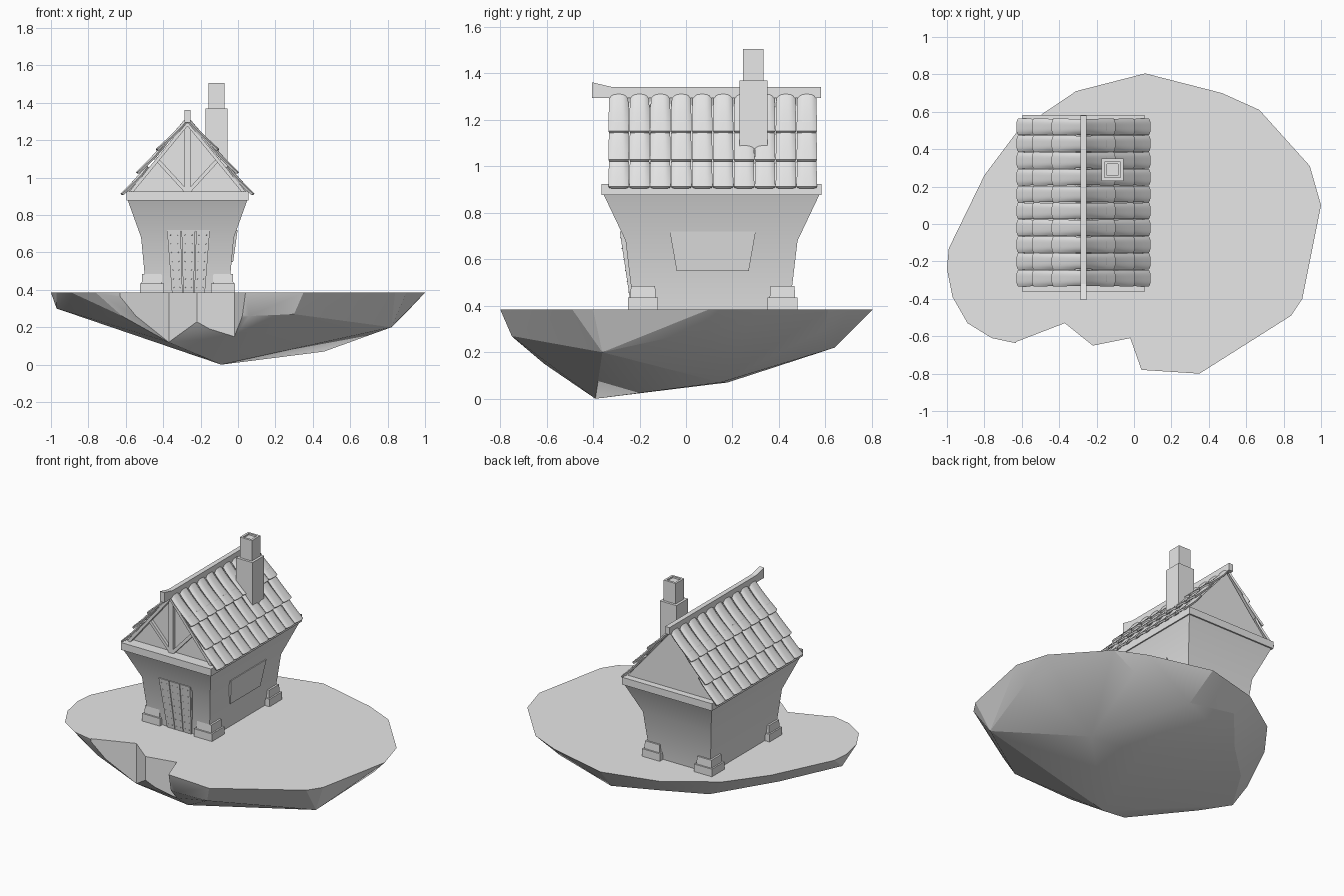
import bpy, bmesh, math
from mathutils import Vector

if "Cube" in bpy.data.objects:
    bpy.data.objects.remove(bpy.data.objects["Cube"])

CX, CY, G = -0.27, 0.11, 0.385      # house centre and ground height

stone = bpy.data.materials.new("plain_grey")
stone.diffuse_color = (0.8, 0.8, 0.8, 1)
stone.use_nodes = True
stone.node_tree.nodes["Principled BSDF"].inputs["Base Color"].default_value = stone.diffuse_color


def finish(name, bm, fix=True):
    if fix:
        bmesh.ops.recalc_face_normals(bm, faces=bm.faces)
    me = bpy.data.meshes.new(name)
    bm.to_mesh(me)
    bm.free()
    ob = bpy.data.objects.new(name, me)
    bpy.context.collection.objects.link(ob)
    me.materials.append(stone)
    return ob


def smooth(ob, angle=35):
    bpy.ops.object.select_all(action='DESELECT')
    ob.select_set(True)
    bpy.context.view_layer.objects.active = ob
    bpy.ops.object.convert(target='MESH')
    bpy.ops.object.shade_smooth_by_angle(angle=math.radians(angle))


def loft(bm, rings):
    """Closed solid through rings of equal point count."""
    vs = [[bm.verts.new(p) for p in r] for r in rings]
    n = len(vs[0])
    for a, b in zip(vs, vs[1:]):
        for i in range(n):
            j = (i + 1) % n
            bm.faces.new((a[i], a[j], b[j], b[i]))
    bm.faces.new(vs[0])
    bm.faces.new(vs[-1])


def rect(cx, cy, hx, hy, z):
    return [(cx - hx, cy - hy, z), (cx + hx, cy - hy, z),
            (cx + hx, cy + hy, z), (cx - hx, cy + hy, z)]


def prism(bm, pts, offset):
    """Polygon swept along an offset vector."""
    o = Vector(offset)
    loft(bm, [[Vector(p) for p in pts], [Vector(p) + o for p in pts]])


def beam(bm, a, b, w, y, depth):
    """Flat bar between two (x, z) points, facing the front."""
    a, b = Vector(a), Vector(b)
    n = Vector((a.y - b.y, b.x - a.x)).normalized() * w / 2
    prism(bm, [(p.x, y, p.y) for p in (a - n, b - n, b + n, a + n)], (0, depth, 0))


# floating island: hull of rim and underside points, with a notch at the front
rim = [(-.99, -.13), (-.80, .26), (-.62, .50), (-.31, .71), (.06, .805), (.47, .70),
       (.67, .61), (.94, .31), (1, .10), (.90, -.40), (.84, -.49), (.35, -.80),
       (.04, -.78), (-.63, -.63), (-.76, -.61), (-.89, -.53), (-.97, -.39), (-1, -.24)]
under = [(-.09, -.39, 0), (.46, .15, .07), (.10, .18, .07), (.82, -.36, .20),
         (.92, .10, .30), (.86, .28, .33), (.10, .64, .22), (.50, .60, .30),
         (-.45, .40, .22), (-.80, -.35, .25), (-.97, -.24, .30), (-.62, -.58, .26),
         (-.37, -.53, .12), (-.02, -.61, .15), (.30, -.75, .27), (.06, -.74, .26),
         (-.25, .63, .28), (-.75, .10, .27)]
bm = bmesh.new()
vs = [bm.verts.new((x, y, G)) for x, y in rim] + [bm.verts.new(p) for p in under]
bmesh.ops.convex_hull(bm, input=vs)
bmesh.ops.delete(bm, geom=[v for v in bm.verts if not v.link_faces], context='VERTS')
bmesh.ops.dissolve_limit(bm, angle_limit=0.01, verts=bm.verts, edges=bm.edges)
island = finish("island", bm)

bm = bmesh.new()
notch = [(-.63, -.63), (-.37, -.53), (-.22, -.65), (-.02, -.61), (.04, -.78),
         (.04, -1), (-.63, -1)]
prism(bm, [(x, y, -.2) for x, y in notch], (0, 0, 1))
cutter = finish("notch_cutter", bm)
mod = island.modifiers.new("notch", 'BOOLEAN')
mod.operation, mod.object, mod.solver = 'DIFFERENCE', cutter, 'EXACT'
smooth(island, 18)
bpy.data.objects.remove(cutter)

# flared walls
bm = bmesh.new()
loft(bm, [rect(CX, CY, hx, hy, z) for hx, hy, z in
          ((.22, .335, G), (.248, .37, .68), (.32, .465, .88))])
smooth(finish("walls", bm))

# beam band round the top of the walls
bm = bmesh.new()
loft(bm, [rect(CX, CY, .327, .473, z) for z in (.877, .925)])
finish("wall_band", bm)

# two-step corner feet
bm = bmesh.new()
for sx in (-1, 1):
    for sy in (-1, 1):
        x, y = CX + sx * .19, CY + .005 + sy * .3
        loft(bm, [rect(x, y, .065, .065, z) for z in (G, .435)])
        loft(bm, [rect(x, y, h, h, z) for h, z in ((.055, .435), (.052, .485))])
finish("corner_feet", bm)


# door of three planks, following the leaning wall
def door_pt(u, t, out=0):
    half = .09 + .027 * t
    return (CX + .005 + u * half, -.235 - .05 * t - out, G + .335 * t)


bm = bmesh.new()
for k in range(3):
    a, b = -1 + k * 2 / 3 + .02, -1 + (k + 1) * 2 / 3 - .02
    prism(bm, [door_pt(a, 0), door_pt(b, 0), door_pt(b, 1), door_pt(a, 1)], (0, .03, 0))
prism(bm, [door_pt(u, t, -.012) for u, t in ((-1, 0), (1, 0), (1, .99), (-1, .99))],
      (0, .03, 0))
finish("door_planks", bm)

bm = bmesh.new()
for k in range(3):
    for du in (-.17, .17):
        for r in range(7):
            p = door_pt(-2 / 3 + k * 2 / 3 + du, .08 + r * .14)
            geo = bmesh.ops.create_icosphere(bm, subdivisions=1, radius=.003)
            bmesh.ops.translate(bm, verts=geo["verts"], vec=p)
finish("door_studs", bm)

# window panel on the right wall
bm = bmesh.new()
prism(bm, [(-.026, -.04, .55), (-.026, .27, .55), (-.002, .30, .72), (-.002, -.07, .72)],
      (-.03, 0, 0))
finish("side_window", bm)

# gable body under the tiles
bm = bmesh.new()
prism(bm, [(CX - .32, -.29, .92), (CX + .32, -.29, .92), (CX, -.29, 1.295)], (0, .83, 0))
finish("gable_body", bm)

# front gable timbers: king post, struts and rafters
bm = bmesh.new()
beam(bm, (CX, .925), (CX, 1.30), .03, -.315, .04)
for s in (-1, 1):
    beam(bm, (CX + s * .01, .93), (CX + s * .175, 1.11), .02, -.31, .03)
    beam(bm, (CX + s * .30, .925), (CX, 1.29), .018, -.325, .05)
finish("gable_timbers", bm)

# curved roof tiles: one column of three, repeated and mirrored
bm = bmesh.new()
courses = (((.346, .910), (.21, 1.055)), ((.263, 1.025), (.11, 1.185)),
           ((.158, 1.148), (.0, 1.302)))
NA, NB = 4, 8
for lo, hi in courses:
    grid = []
    for i in range(NA + 1):
        t = i / NA
        half = .042 - .005 * t
        row = []
        for j in range(NB + 1):
            u = -1 + 2 * j / NB
            lift = .012 * (1 - u ** 4) - .03 * t * (1 - t)
            d = lo[0] + (hi[0] - lo[0]) * t + .7 * lift
            z = lo[1] + (hi[1] - lo[1]) * t + .7 * lift * t
            row.append(bm.verts.new((max(d, 0), -.29 + u * half, z)))
        grid.append(row)
    for i in range(NA):
        for j in range(NB):
            bm.faces.new((grid[i][j], grid[i][j + 1], grid[i + 1][j + 1], grid[i + 1][j]))
tiles = finish("roof_tiles", bm, fix=False)
tiles.location.x = CX
sol = tiles.modifiers.new("thickness", 'SOLIDIFY')
sol.thickness, sol.offset = .012, 0
arr = tiles.modifiers.new("columns", 'ARRAY')
arr.count, arr.use_relative_offset, arr.use_constant_offset = 10, False, True
arr.constant_offset_displace = (0, .09, 0)
mir = tiles.modifiers.new("other_slope", 'MIRROR')
mir.use_mirror_merge = False
smooth(tiles)

# ridge beam with an upturned front end
bm = bmesh.new()
prism(bm, [(CX - .016, y, z) for y, z in ((-.405, 1.295), (.58, 1.295), (.58, 1.342),
                                          (-.32, 1.342), (-.405, 1.362))], (.032, 0, 0))
finish("ridge_beam", bm)

# chimney: wide base, narrow stack and a shallow flue
bm = bmesh.new()
loft(bm, [rect(-.115, .29, .06, .06, z) for z in (1.02, 1.37)])
finish("chimney_base", bm)
bm = bmesh.new()
loft(bm, [rect(-.115, .29, h, h, z) for h, z in
          ((.044, 1.365), (.044, 1.505), (.03, 1.505), (.03, 1.495))])
finish("chimney_stack", bm)
